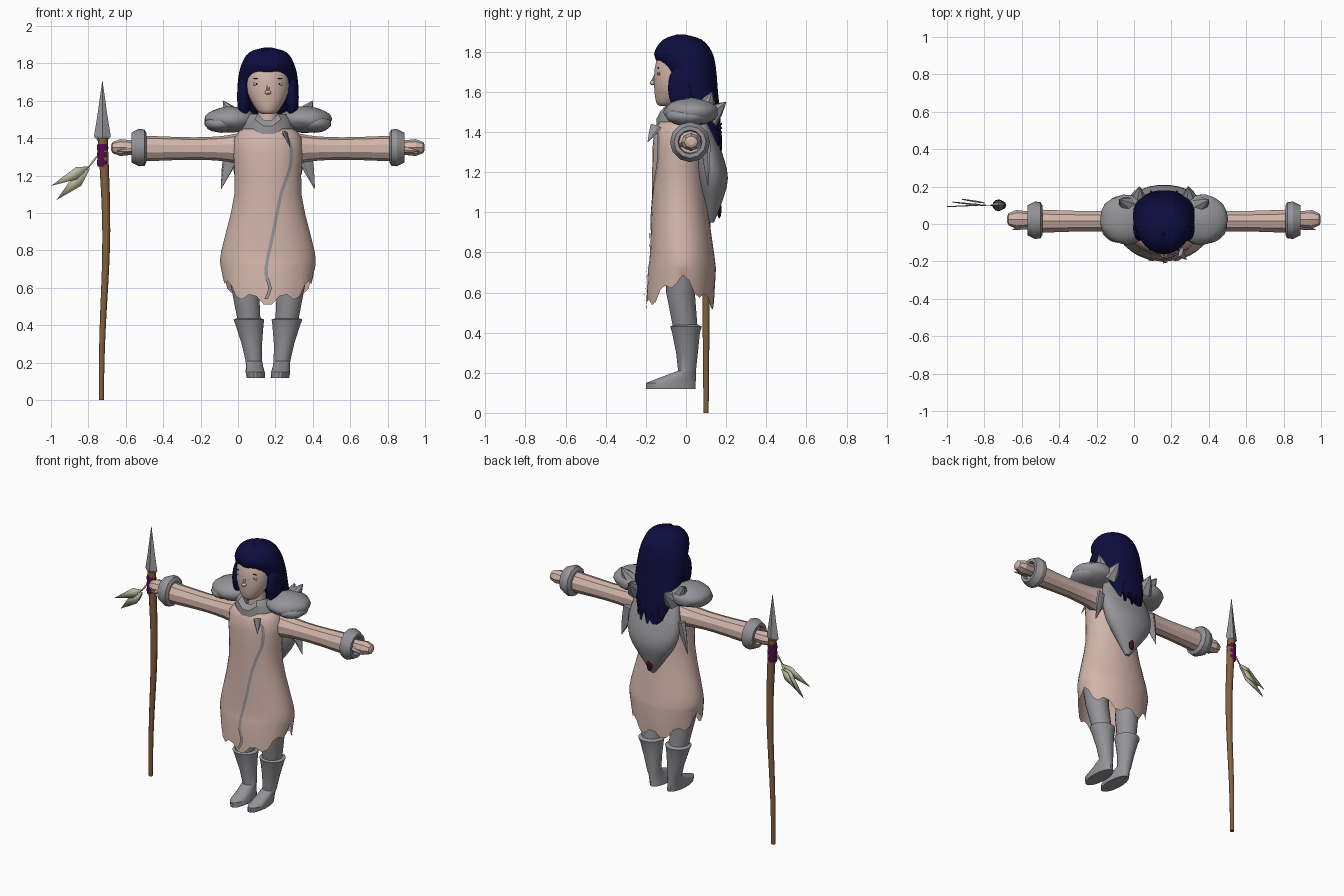
import bpy, bmesh, math, random
from mathutils import Vector

random.seed(4)
CENTRE = .16  # the figure stands beside its spear
if "Cube" in bpy.data.objects:
    bpy.data.objects.remove(bpy.data.objects["Cube"])


def material(name, *rgb):
    mat = bpy.data.materials.new(name)
    mat.use_nodes = True
    mat.diffuse_color = (*rgb, 1)
    mat.node_tree.nodes["Principled BSDF"].inputs["Base Color"].default_value = (*rgb, 1)
    return mat


skin = material("skin_beige", .64, .46, .4)
grey = material("armour_grey", .3, .3, .32)
navy = material("hair_navy", .004, .004, .05)
wood = material("staff_wood", .23, .12, .05)
purple = material("wrap_purple", .09, .004, .07)
cream = material("feather_cream", .5, .5, .35)
dark_red = material("clasp_dark_red", .06, .005, .008)


def finish(name, bm, mat, angle=45):
    bmesh.ops.recalc_face_normals(bm, faces=bm.faces)
    mesh = bpy.data.meshes.new(name)
    bm.to_mesh(mesh)
    bm.free()
    mesh.materials.append(mat)
    for polygon in mesh.polygons:
        polygon.use_smooth = True
    mesh.set_sharp_from_angle(angle=math.radians(angle))
    obj = bpy.data.objects.new(name, mesh)
    bpy.context.collection.objects.link(obj)
    return obj


def bridge(name, sections, mat, caps=True, angle=45):
    """Join rings of points into a tube."""
    bm = bmesh.new()
    rings = [[bm.verts.new(point) for point in section] for section in sections]
    for low, high in zip(rings, rings[1:]):
        for i in range(len(low)):
            bm.faces.new((low[i - 1], low[i], high[i], high[i - 1]))
    if caps:
        bm.faces.new(rings[0])
        bm.faces.new(rings[-1])
    return finish(name, bm, mat, angle)


def smooth(rows, steps=3):
    """Pass a smooth curve through a few rows."""
    result = []
    for k in range(len(rows) - 1):
        before, start = rows[max(k - 1, 0)], rows[k]
        end, after = rows[k + 1], rows[min(k + 2, len(rows) - 1)]
        for step in range(steps):
            t = step / steps
            result.append(tuple(
                b + t * ((c - a) + t * (2 * a - 5 * b + 4 * c - d + t * (3 * (b - c) + d - a))) / 2
                for a, b, c, d in zip(before, start, end, after)))
    return result + [rows[-1]]


def loft(name, rows, mat, sides=20, centre=lambda z: CENTRE, edit=None, **options):
    """Upright form: each row is height, half width, front and back."""
    sections = []
    for k, (z, half, front, back) in enumerate(rows):
        ring = []
        for i in range(sides):
            turn = math.tau * (i + .5) / sides
            point = Vector((centre(z) + half * math.cos(turn),
                            (front + back) / 2 + (back - front) / 2 * math.sin(turn), z))
            if edit:
                edit(point, k, i, math.sin(turn))
            ring.append(point)
        sections.append(ring)
    return bridge(name, sections, mat, **options)


def turned(name, start, direction, rows, mat, sides=10, flat=1, **options):
    """Turned form: each row is distance along the axis and radius; flat scales depth."""
    spin = Vector((0, 0, 1)).rotation_difference(Vector(direction))
    sections = []
    for distance, radius in rows:
        turns = [math.tau * i / sides for i in range(sides)]
        sections.append([Vector(start) + spin @ Vector(
            (radius * math.cos(t), radius * flat * math.sin(t), distance)) for t in turns])
    return bridge(name, sections, mat, **options)


def spike(name, base, tip, radius, mat, flat=1):
    axis = Vector(tip) - Vector(base)
    return turned(name, base, axis, [(0, radius), (axis.length / 2, radius * .6), (axis.length, .002)],
                  mat, 7, flat, angle=25)


def blob(name, mat, centre, size, jitter=0, detail=3):
    bm = bmesh.new()
    bmesh.ops.create_icosphere(bm, subdivisions=detail, radius=1)
    for v in bm.verts:
        bump = 1 + random.uniform(-jitter, jitter)
        v.co = Vector([c + s * q * bump for c, s, q in zip(centre, size, v.co)])
    return finish(name, bm, mat)


def feather(name, root, tip, width):
    """Thin leaf blade, widest near its root."""
    root, tip = Vector(root), Vector(tip)
    along = tip - root
    across = along.cross(Vector((0, 1, 0))).normalized() * width
    bm = bmesh.new()
    outline = [root, root + along * .4 + across, tip, root + along * .3 - across]
    bm.faces.new([bm.verts.new(point) for point in outline])
    thickness = finish(name, bm, cream).modifiers.new("thickness", "SOLIDIFY")
    thickness.thickness = .005


# Coat with ragged hem, longest at front and back
coat = smooth([(1.47, .08, -.09, .06), (1.4, .18, -.16, .09), (1.1, .18, -.17, .1),
               (.8, .25, -.18, .14), (.72, .255, -.19, .15)]) + [(.6, .24, -.2, .14)]


def ragged(point, k, i, depth):
    if k == len(coat) - 1:
        point.z = .68 - .15 * abs(depth) + (.02 if i % 4 < 2 else -.02)


loft("coat", coat, skin, 36, edit=ragged, caps=False)


def coat_front(x, z):
    for upper, lower in zip(coat, coat[1:]):
        if z >= lower[0] or lower is coat[-1]:
            t = (upper[0] - z) / (upper[0] - lower[0])
            half, front, back = [u + (v - u) * t for u, v in zip(upper[1:], lower[1:])]
            return (front + back) / 2 - (back - front) / 2 * math.sqrt(1 - ((x - CENTRE) / half) ** 2)


# Wavy front seam laid on the coat
seam = smooth([(.24, 1.42), (.28, 1.37), (.28, 1.25), (.23, 1.1), (.19, .9), (.15, .7), (.17, .6), (.15, .54)], 5)
bm = bmesh.new()
pairs = [[bm.verts.new((x + d, coat_front(x + d, z) - .005, z)) for d in (-.009, .009)] for x, z in seam]
for (a, b), (c, d) in zip(pairs, pairs[1:]):
    bm.faces.new((a, b, d, c))
finish("coat_seam", bm, grey)
spike("seam_flap", (.25, -.15, 1.43), (.28, -.19, 1.35), .03, grey, .4)

# Head, neck and nose
turned("neck", (CENTRE, -.02, 1.42), (0, 0, 1), [(0, .06), (.15, .05)], skin)
loft("head", smooth([(1.53, .03, -.13, -.07), (1.55, .06, -.15, -.03), (1.64, .108, -.16, .04),
                     (1.75, .11, -.15, .06), (1.84, .07, -.1, .04)]), skin, 24)
spike("nose", (CENTRE, -.135, 1.7), (CENTRE, -.18, 1.64), .014, skin)
blob("nose_tip", skin, (CENTRE, -.165, 1.645), (.017, .015, .012))
blob("mouth", grey, (CENTRE, -.152, 1.6), (.025, .005, .004))


# Hair falls down the back and leaves the face free
def locks(point, k, i, depth):
    if k == 0:
        point.z += .05 * (i % 3 - 1)
    elif k > 9 and depth < -.95:
        point.z -= .012


loft("hair", smooth([(1.33, .09, .13, .18), (1.5, .15, .03, .17), (1.6, .165, -.05, .16),
                     (1.72, .16, -.12, .15), (1.8, .14, -.16, .13), (1.86, .1, -.12, .08),
                     (1.885, .02, -.05, 0)]), navy, 28, edit=locks, angle=50)


# Collar dipping to a point at the throat
def dip(point, k, i, depth):
    if depth < -.9:
        point.z -= .035


loft("collar", [(1.45, .14, -.15, .09), (1.5, .125, -.15, .09), (1.53, .1, -.12, .08), (1.51, .07, -.1, .06)],
     grey, 16, edit=dip, caps=False, angle=30)

# Back drape with a pointed tail
loft("back_drape", smooth([(.95, .015, .11, .14), (1.05, .09, .08, .18), (1.17, .17, .05, .21),
                           (1.3, .19, .04, .18), (1.46, .15, .02, .12)]), grey)
blob("drape_clasp", dark_red, (CENTRE, .165, 1.01), (.02, .012, .04), .1, 2)

for side, label in ((-1, "right_"), (1, "left_")):
    def at(x, y, z):
        return CENTRE + side * x, y, z

    # Eyes, side locks and hair beads
    blob(label + "eye", grey, at(.055, -.133, 1.69), (.026, .008, .012))
    blob(label + "iris", navy, at(.055, -.138, 1.69), (.01, .006, .009))
    blob(label + "eyebrow", navy, at(.055, -.138, 1.72), (.025, .005, .003))
    blob(label + "lock", navy, at(.13, -.02, 1.62), (.035, .07, .12))
    for k in range(4):
        blob(label + "hair_bead", purple, at(.07, .17, 1.38 + k * .02), (.006, .012, .007), detail=1)

    # Shoulder armour and hanging side points
    blob(label + "shoulder_pad", grey, at(.2, .025, 1.5), (.14, .135, .07), .035)
    blob(label + "outer_pad", grey, at(.25, .01, 1.48), (.09, .11, .05), .03)
    spike(label + "pad_spike", at(.19, .1, 1.52), at(.24, .13, 1.6), .05, grey)
    spike(label + "back_spike", at(.14, .11, 1.47), at(.13, .2, 1.55), .06, grey)
    spike(label + "drape_point", at(.19, .1, 1.33), at(.25, .11, 1.13), .05, grey, .4)

    # Arm, bracer ring and hand
    outward = (side, 0, 0)
    turned(label + "arm", at(0, .015, 1.345), outward,
           smooth([(.1, .1), (.22, .07), (.4, .06), (.7, .07)]), skin, flat=.95, angle=30)
    turned(label + "bracer", at(.65, .02, 1.35), outward,
           [(0, .08), (.01, .097), (.04, .1), (.08, .08), (.08, .06), (.05, .055)], grey, 12, angle=30)
    turned(label + "hand", at(.69, .025, 1.35), outward,
           [(0, .035), (.1, .045), (.14, .03), (.148, .015)], skin, 8, 1.1, angle=25)
    spike(label + "thumb", at(.72, -.01, 1.34), at(.81, -.03, 1.33), .02, skin)

    # Trouser leg and boot, leaning inward to the foot
    def lean(z):
        return CENTRE + side * (.05 + .12 * z)

    loft(label + "trouser", [(.4, .06, -.06, .06), (.6, .075, -.1, .045), (.78, .09, -.11, .07)], grey, centre=lean)
    loft(label + "boot", [(.118, .05, -.2, .05), (.15, .052, -.2, .05), (.18, .046, -.12, .05),
                          (.21, .045, -.04, .05), (.3, .055, -.05, .06), (.4, .075, -.07, .07),
                          (.43, .083, -.08, .08), (.44, .06, -.06, .06)], grey, centre=lean, angle=35)

# Spear: bent shaft, ribbed wrap and blade
up = (0, 0, 1)
shaft = turned("spear_shaft", (-.73, .1, 0), up, [(k / 10, .013 + k / 1000) for k in range(15)], wood, 9)
for v in shaft.data.vertices:
    v.co.x += .025 * math.sin(math.pi * v.co.z / 1.8) ** 3
turned("spear_wrap", (-.725, .1, 1.25), up,
       [(k * .02, .028 + .004 * (k % 2)) for k in range(7)], purple, 9)
turned("spear_blade", (-.725, .1, 1.38), up, [(0, .02), (.03, .045), (.14, .027), (.325, .001)],
       grey, 4, .45, angle=15)

# Feathers tied to the wrap
feather("feather_stem", (-.74, .1, 1.32), (-.82, .1, 1.22), .006)
feather("upper_feather", (-.79, .1, 1.25), (-1, .09, 1.145), .03)
feather("lower_feather", (-.79, .1, 1.24), (-.97, .12, 1.07), .035)
feather("small_feather", (-.8, .11, 1.22), (-.92, .13, 1.12), .025)
